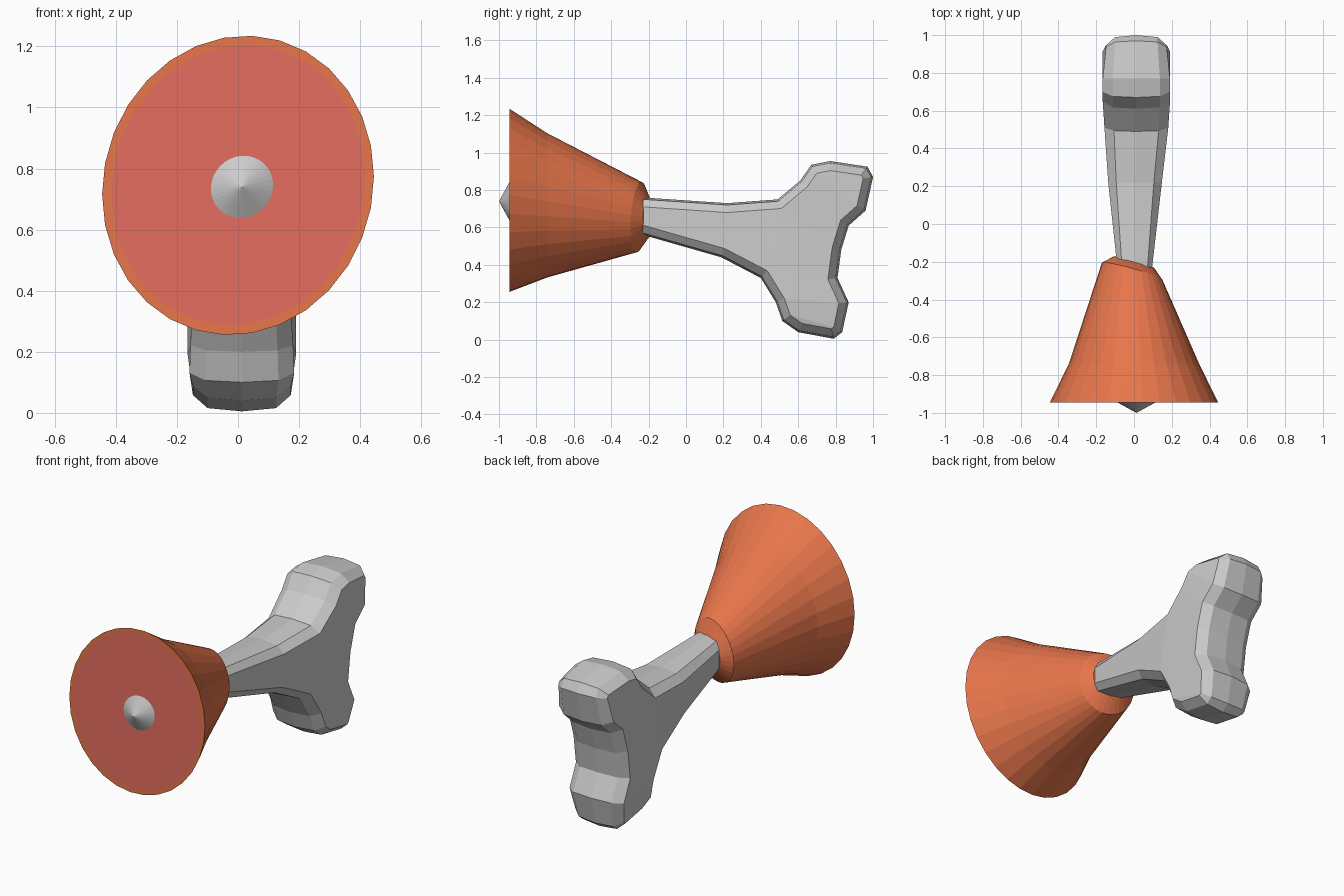
import bpy, bmesh
from math import sin, cos, pi
from mathutils import Vector

if "Cube" in bpy.data.objects:
    bpy.data.objects.remove(bpy.data.objects["Cube"])

N = 30


def finish(bm, name, color=None):
    bmesh.ops.recalc_face_normals(bm, faces=bm.faces)
    me = bpy.data.meshes.new(name)
    bm.to_mesh(me)
    bm.free()
    ob = bpy.data.objects.new(name, me)
    bpy.context.collection.objects.link(ob)
    if color:
        mat = bpy.data.materials.new(name + "_colour")
        mat.diffuse_color = (*color, 1)
        mat.use_nodes = True
        mat.node_tree.nodes["Principled BSDF"].inputs["Base Color"].default_value = mat.diffuse_color
        me.materials.append(mat)
    return ob


def ring(bm, y, cx, cz, rx, rz, tilt_x=0, tilt_z=0, n=N):
    # slightly skewed ellipse; tilts push it along y
    return [bm.verts.new((cx + rx * cos(t), y + tilt_x * cos(t) + tilt_z * sin(t),
                          cz + rz * sin(t + 0.06)))
            for t in (2 * pi * i / n for i in range(n))]


def bridge(bm, a, b):
    n = len(a)
    for i in range(n):
        j = (i + 1) % n
        bm.faces.new((a[i], a[j], b[j], b[i]))


# flared horn with a narrow front rim
bm = bmesh.new()
rings = [ring(bm, *r) for r in [
    (-0.944, 0, 0.745, 0.415, 0.458),
    (-0.944, 0, 0.745, 0.445, 0.49),
    (-0.74, 0, 0.718, 0.345, 0.385),
    (-0.25, -0.01, 0.655, 0.16, 0.187, -0.045, 0.015),
    (-0.20, 0.0, 0.655, 0.105, 0.10, -0.03, 0.0)]]
for a, b in zip(rings, rings[1:]):
    bridge(bm, a, b)
bm.faces.new(rings[-1])
finish(bm, "horn", (0.8, 0.18, 0.07))

# front disc filling the mouth of the horn
bm = bmesh.new()
bm.faces.new(ring(bm, -0.944, 0, 0.745, 0.415, 0.458))
finish(bm, "front_disc", (0.8, 0.155, 0.12))

# shallow cone in the middle of the disc
bm = bmesh.new()
base = ring(bm, -0.944, 0.013, 0.74, 0.102, 0.102, n=32)
tip = bm.verts.new((0.013, -1.0, 0.74))
for i in range(32):
    bm.faces.new((base[i], base[(i + 1) % 32], tip))
finish(bm, "centre_tip")

# handle: side outline (y, z), built as five layers across x
outline = [(-0.3, 0.58), (0.19, 0.44), (0.40, 0.33), (0.48, 0.20), (0.515, 0.10),
           (0.60, 0.04), (0.79, 0.005), (0.835, 0.04), (0.87, 0.20), (0.81, 0.33),
           (0.83, 0.48), (0.87, 0.61), (0.96, 0.69), (1.0, 0.87), (0.97, 0.925),
           (0.77, 0.955), (0.67, 0.935), (0.61, 0.85), (0.49, 0.75), (0.22, 0.73),
           (-0.3, 0.765)]
side_faces = [(0, 1, 19, 20), (1, 2, 18, 19), (2, 3, 8, 9), (3, 4, 7, 8),
              (4, 5, 6, 7), (2, 9, 10, 18), (18, 10, 11, 17), (17, 11, 12, 16),
              (16, 12, 13, 15), (13, 14, 15)]


def inset(points, d):
    pts = [Vector(p) for p in points]
    out = []
    for i, p in enumerate(pts):
        a = (p - pts[i - 1]).normalized()
        b = (pts[(i + 1) % len(pts)] - p).normalized()
        na, nb = Vector((-a.y, a.x)), Vector((-b.y, b.x))
        out.append(p + (na + nb) * (d / (1 + na.dot(nb))))
    return out


def half_width(i):
    w = min(0.178, 0.12 + 0.1 * outline[i][0])
    return w * (0.9 if i in (5, 6, 7, 13, 14) else 1)


bm = bmesh.new()
layers = []
for f, d in [(-1, 0.05), (-0.7, 0.01), (0, 0), (0.7, 0.01), (1, 0.05)]:
    layers.append([bm.verts.new((0.0125 * min(1, max(0.3, p.x * 2)) + f * half_width(i), p.x, p.y))
                   for i, p in enumerate(inset(outline, d))])
for a, b in zip(layers, layers[1:]):
    bridge(bm, a, b)
for layer in (layers[0], layers[-1]):
    for face in side_faces:
        bm.faces.new([layer[i] for i in face])
finish(bm, "handle")
